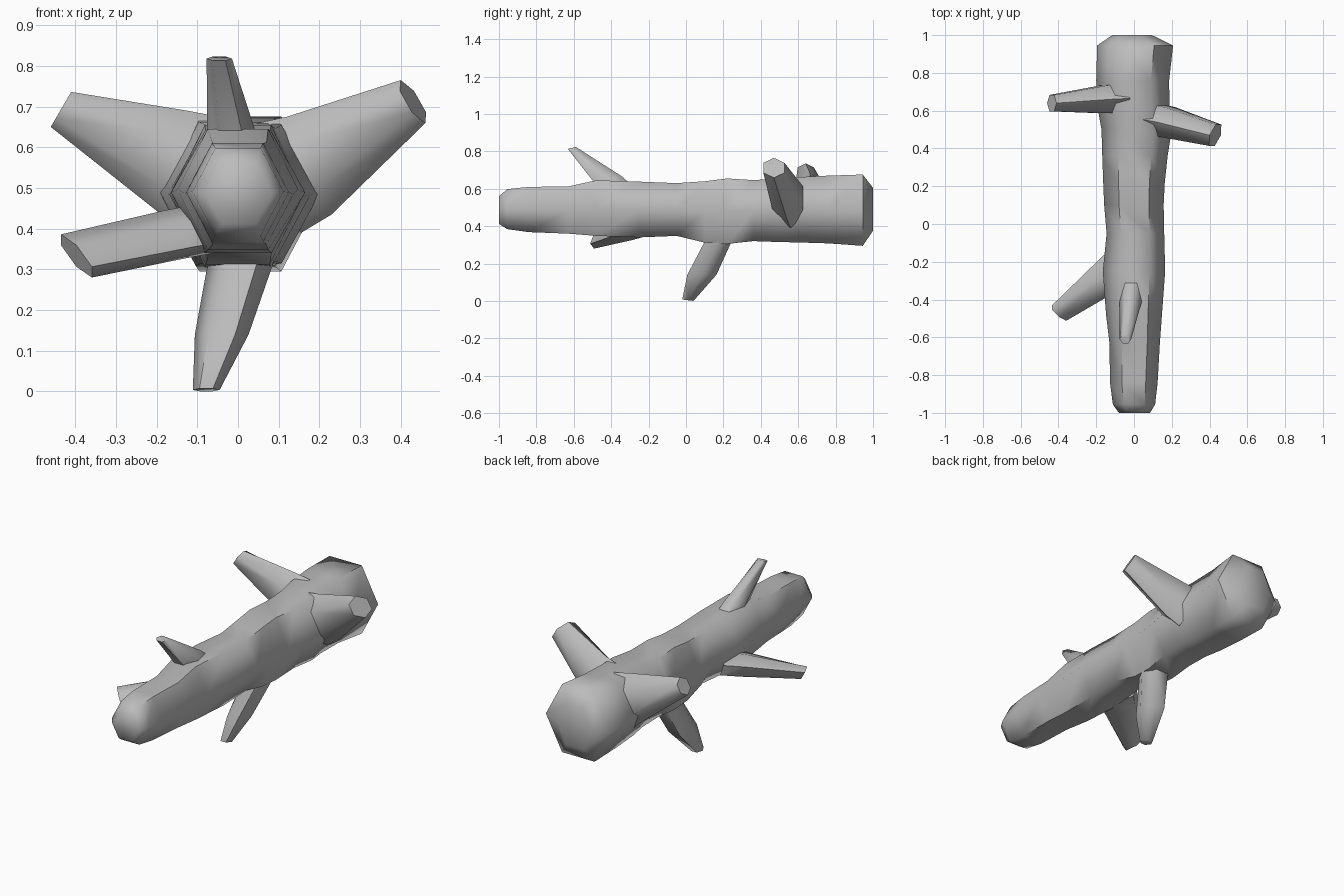
import bpy, bmesh, math
from mathutils import Vector

bark = bpy.data.materials.new("grey_bark")
bark.diffuse_color = (0.5, 0.5, 0.5, 1)


def loft(name, rings, sides=6, turn=0.0, angle=62):
    """Skin a closed tube through rings of (centre, half axis U, half axis V)."""
    bm = bmesh.new()
    loops = []
    for c, u, v in rings:
        c, u, v = Vector(c), Vector(u), Vector(v)
        a = [turn + 2 * math.pi * i / sides for i in range(sides)]
        loops.append([bm.verts.new(c + u * math.cos(t) + v * math.sin(t)) for t in a])
    for p, q in zip(loops, loops[1:]):
        for i in range(sides):
            j = (i + 1) % sides
            bm.faces.new((p[i], p[j], q[j], q[i]))
    bm.faces.new(loops[0])
    bm.faces.new(loops[-1])
    bmesh.ops.recalc_face_normals(bm, faces=bm.faces)
    me = bpy.data.meshes.new(name)
    bm.to_mesh(me)
    bm.free()
    ob = bpy.data.objects.new(name, me)
    bpy.context.collection.objects.link(ob)
    me.materials.append(bark)
    bpy.ops.object.select_all(action='DESELECT')
    ob.select_set(True)
    bpy.context.view_layer.objects.active = ob
    bpy.ops.object.shade_smooth_by_angle(angle=math.radians(angle))
    return ob


# Trunk: y, left, right, bottom, top
sections = [
    (-1.00, -.08, .085, .412, .560), (-.955, -.112, .112, .384, .598),
    (-.84, -.127, .125, .368, .610), (-.63, -.130, .137, .360, .612),
    (-.48, -.148, .148, .348, .645), (-.25, -.165, .165, .340, .638),
    (-.05, -.145, .160, .348, .630), (.10, -.158, .157, .312, .640),
    (.22, -.163, .163, .305, .655), (.36, -.168, .178, .320, .646),
    (.50, -.172, .200, .315, .655), (.60, -.190, .188, .313, .662),
    (.76, -.200, .186, .308, .670), (.945, -.195, .207, .295, .676),
    (1.00, -.115, .095, .375, .605),
]
trunk = [(((l + r) / 2, y, (b + t) / 2), ((r - l) / 2, 0, 0), (0, 0, (t - b) / 1.732))
         for y, l, r, b, t in sections]
loft("trunk", trunk)

# Branch stubs
loft("upper_right_branch", [
    ((.08, .56, .52), (.075, 0, -.13), (.02, .09, .01)),
    ((.175, .54, .555), (.055, 0, -.12), (.02, .09, .01)),
    ((.43, .47, .712), (.03, 0, -.053), (.02, .065, 0))])
loft("upper_left_branch", [
    ((-.08, .665, .53), (-.06, 0, -.14), (0, .09, 0)),
    ((-.16, .66, .565), (-.035, 0, -.125), (0, .085, 0)),
    ((-.435, .64, .693), (-.025, 0, -.043), (0, .05, 0))])
loft("top_spike", [
    ((-.012, -.36, .57), (.075, 0, 0), (0, .12, .02)),
    ((-.018, -.415, .648), (.058, 0, 0), (0, .085, .02)),
    ((-.046, -.61, .818), (.031, 0, 0), (0, .025, .006))])
loft("lower_left_branch", [
    ((-.08, -.235, .40), (-.02, 0, .06), (.05, -.11, 0)),
    ((-.16, -.29, .385), (-.02, 0, .06), (.045, -.09, 0)),
    ((-.397, -.472, .333), (-.038, .02, .053), (.022, -.035, 0))])
loft("bottom_branch", [
    ((.02, .21, .42), (.09, 0, 0), (0, .095, 0)),
    ((.005, .168, .31), (.080, 0, 0), (0, .083, 0)),
    ((-.04, .085, .14), (.066, 0, 0), (0, .09, 0)),
    ((-.078, .01, .004), (.033, 0, 0), (0, .035, -.004))])
